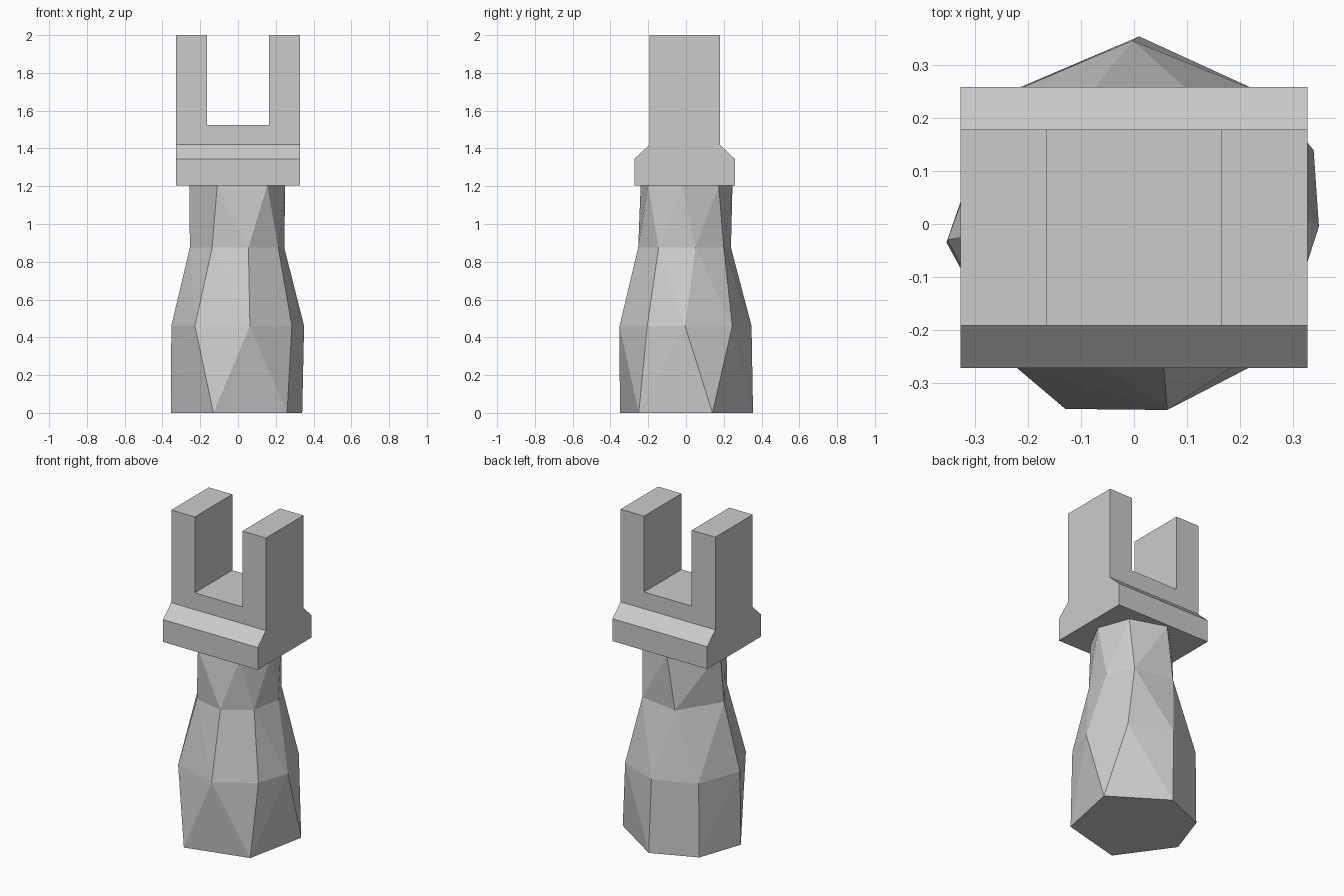
import bpy, bmesh
from mathutils import Vector

if "Cube" in bpy.data.objects:
    bpy.data.objects.remove(bpy.data.objects["Cube"])


def make_object(name, bm):
    bmesh.ops.recalc_face_normals(bm, faces=bm.faces)
    mesh = bpy.data.meshes.new(name)
    bm.to_mesh(mesh)
    bm.free()
    ob = bpy.data.objects.new(name, mesh)
    bpy.context.collection.objects.link(ob)
    return ob


def extrude_x(name, profile, half_width):
    """Closed (y, z) profile extruded symmetrically along x."""
    bm = bmesh.new()
    face = bm.faces.new([bm.verts.new((-half_width, y, z)) for y, z in profile])
    ext = bmesh.ops.extrude_face_region(bm, geom=[face])
    verts = [g for g in ext["geom"] if isinstance(g, bmesh.types.BMVert)]
    bmesh.ops.translate(bm, verts=verts, vec=(2 * half_width, 0, 0))
    return make_object(name, bm)


def stitch(bm, ring, other, flip):
    """Join each ring edge to the other ring's vertex lying furthest outward."""
    for a, b in zip(ring, ring[1:] + ring[:1]):
        d = b.co - a.co
        normal = Vector((d.y, -d.x, 0))
        apex = max(other, key=lambda v: v.co.dot(normal))
        bm.faces.new((b, a, apex) if flip else (a, b, apex))


# Handle: roughly hewn grip with a different irregular polygon at each level
levels = [
    (0.0, [(.34, .14), (.01, .355), (-.26, .24), (-.355, -.035),
           (-.13, -.35), (.26, -.25)]),
    (0.46, [(.35, -.005), (.25, .245), (-.003, .347), (-.255, .24),
            (-.353, -.03), (-.228, -.267), (.063, -.352), (.285, -.205)]),
    (0.875, [(.245, .05), (.163, .2), (-.09, .238), (-.255, -.013),
             (-.137, -.212), (.055, -.253), (.213, -.145)]),
    (1.205, [(.25, -.02), (.18, .173), (-.04, .246), (-.257, .03),
             (-.11, -.24), (.155, -.2)]),
]
bm = bmesh.new()
rings = [[bm.verts.new((x, y, z)) for x, y in pts] for z, pts in levels]
for low, high in zip(rings, rings[1:]):
    stitch(bm, low, high, False)
    stitch(bm, high, low, True)
bm.faces.new(rings[0][::-1])
bm.faces.new(rings[-1])
make_object("handle", bm)

# Fork head: chamfered block, slotted from above
fork = extrude_x("fork_head", [(-.273, 1.205), (.259, 1.205), (.259, 1.345), (.179, 1.42),
                               (.179, 2), (-.192, 2), (-.192, 1.42), (-.273, 1.345)], .328)
cutter = extrude_x("slot_cutter", [(-.5, 1.525), (.5, 1.525), (.5, 2.2), (-.5, 2.2)], .165)
cutter.hide_render = True
mod = fork.modifiers.new("slot", 'BOOLEAN')
mod.operation = 'DIFFERENCE'
mod.solver = 'EXACT'
mod.object = cutter
bpy.context.view_layer.objects.active = fork
fork.select_set(True)
bpy.ops.object.modifier_apply(modifier=mod.name)
bpy.data.objects.remove(cutter)
